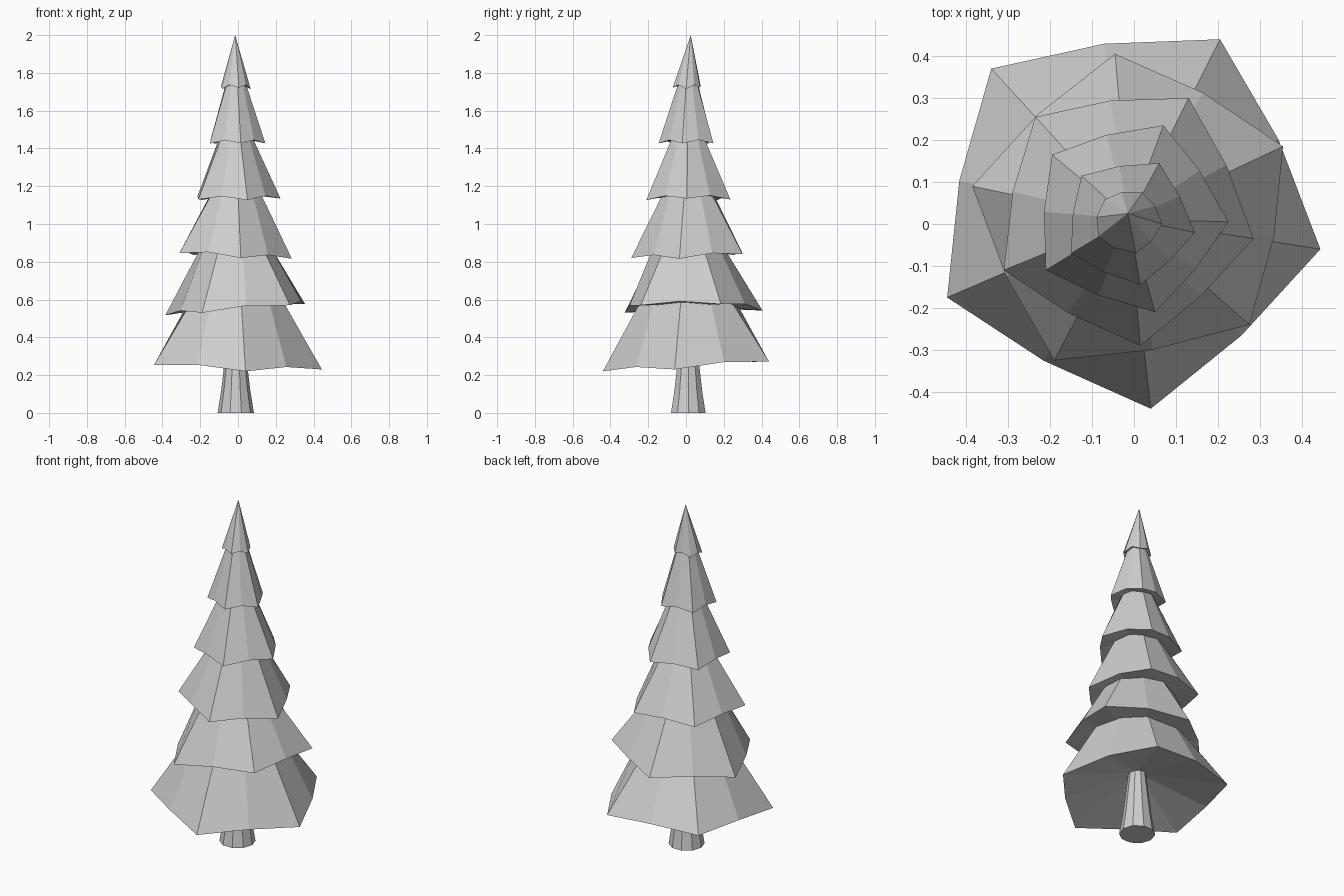
import bpy
import bmesh
from math import atan2, cos, sin, pi
from mathutils import Vector

default = bpy.data.objects.get("Cube")
if default:
    bpy.data.objects.remove(default, do_unlink=True)

grey = bpy.data.materials.new("light_grey")
grey.use_nodes = True
colour = (0.62, 0.62, 0.62, 1)
grey.diffuse_color = colour
grey.node_tree.nodes["Principled BSDF"].inputs["Base Color"].default_value = colour

AXIS = Vector((-0.012, 0.012, 0))
APEX = Vector((-0.015, 0.025, 2))


def finish(name, bm):
    """Turn a bmesh into a flat-shaded object."""
    bmesh.ops.recalc_face_normals(bm, faces=bm.faces)
    mesh = bpy.data.meshes.new(name)
    bm.to_mesh(mesh)
    bm.free()
    mesh.materials.append(grey)
    obj = bpy.data.objects.new(name, mesh)
    bpy.context.collection.objects.link(obj)


def bridge(bm, lower, upper):
    count = len(lower)
    for i in range(count):
        j = (i + 1) % count
        bm.faces.new((lower[i], lower[j], upper[j], upper[i]))


def fan(bm, ring, point):
    tip = bm.verts.new(point)
    for i, vert in enumerate(ring):
        bm.faces.new((vert, ring[(i + 1) % len(ring)], tip))


def mean_height(corners):
    return sum(c[2] for c in corners) / len(corners)


def skirt_rim(corners, bulge):
    """Drooping corners with a raised, slightly bulged point between each pair."""
    rim = []
    for i, corner in enumerate(corners):
        a, b = Vector(corner), Vector(corners[(i + 1) % len(corners)])
        mid = (a + b) / 2
        rim += [a, Vector((mid.x * bulge, mid.y * bulge, mid.z + 0.018))]
    return rim


def branch_tier(name, corners, top_radius, top_z, hollow, bulge):
    bm = bmesh.new()
    points = skirt_rim(corners, bulge)
    rim = [bm.verts.new(p) for p in points]
    if top_radius:
        top = []
        for p in points:
            angle = atan2(p.y - AXIS.y, p.x - AXIS.x)
            offset = Vector((cos(angle), sin(angle), 0)) * top_radius
            top.append(bm.verts.new(AXIS + offset + Vector((0, 0, top_z))))
        bridge(bm, rim, top)
        bm.faces.new(top)
    else:
        fan(bm, rim, APEX)
    # hollow underside
    fan(bm, rim, AXIS + Vector((0, 0, mean_height(corners) + hollow)))
    finish(name, bm)


# Tiers from the ground up: drooping corners, top radius, hollow depth
tiers = [
    ([(0.205, 0.44, 0.272), (0.444, -0.06, 0.23), (0.04, -0.44, 0.22),
      (-0.445, -0.175, 0.253), (-0.34, 0.37, 0.27)], 0.25, 0.13),
    ([(-0.045, 0.405, 0.542), (0.355, 0.185, 0.576), (0.275, -0.24, 0.57),
      (-0.19, -0.325, 0.53), (-0.385, 0.09, 0.517)], 0.185, 0.025),
    ([(0.13, 0.3, 0.84), (0.285, -0.035, 0.816), (0.015, -0.29, 0.82),
      (-0.31, -0.11, 0.846), (-0.235, 0.255, 0.836)], 0.125, 0.035),
    ([(0.07, 0.235, 1.13), (0.225, 0.005, 1.135), (0.05, -0.21, 1.127),
      (-0.21, -0.11, 1.13), (-0.195, 0.165, 1.127)], 0.08, 0.035),
    ([(0.06, 0.145, 1.427), (0.145, -0.02, 1.427), (0.015, -0.145, 1.427),
      (-0.15, -0.07, 1.425), (-0.125, 0.115, 1.425)], 0.046, 0.035),
    ([(0.02, 0.075, 1.722), (0.067, 0, 1.715), (0.005, -0.07, 1.722),
      (-0.085, -0.03, 1.715), (-0.07, 0.058, 1.715)], 0, 0.03),
]
for i, (corners, radius, hollow) in enumerate(tiers):
    is_top = i == len(tiers) - 1
    top_z = 0 if is_top else mean_height(tiers[i + 1][0]) + 0.05
    branch_tier(f"branch_tier_{i + 1}", corners, radius, top_z, hollow,
                bulge=1.15 if is_top else 1.06)

# Trunk, flared towards the ground
bm = bmesh.new()
sides = 10
rings = []
for z, r in ((0, 0.096), (0.12, 0.077), (0.39, 0.045)):
    rings.append([bm.verts.new(AXIS + Vector((r * cos(2 * pi * k / sides),
                                              r * sin(2 * pi * k / sides), z)))
                  for k in range(sides)])
for lower, upper in zip(rings, rings[1:]):
    bridge(bm, lower, upper)
bm.faces.new(rings[0])
bm.faces.new(rings[-1])
finish("trunk", bm)
